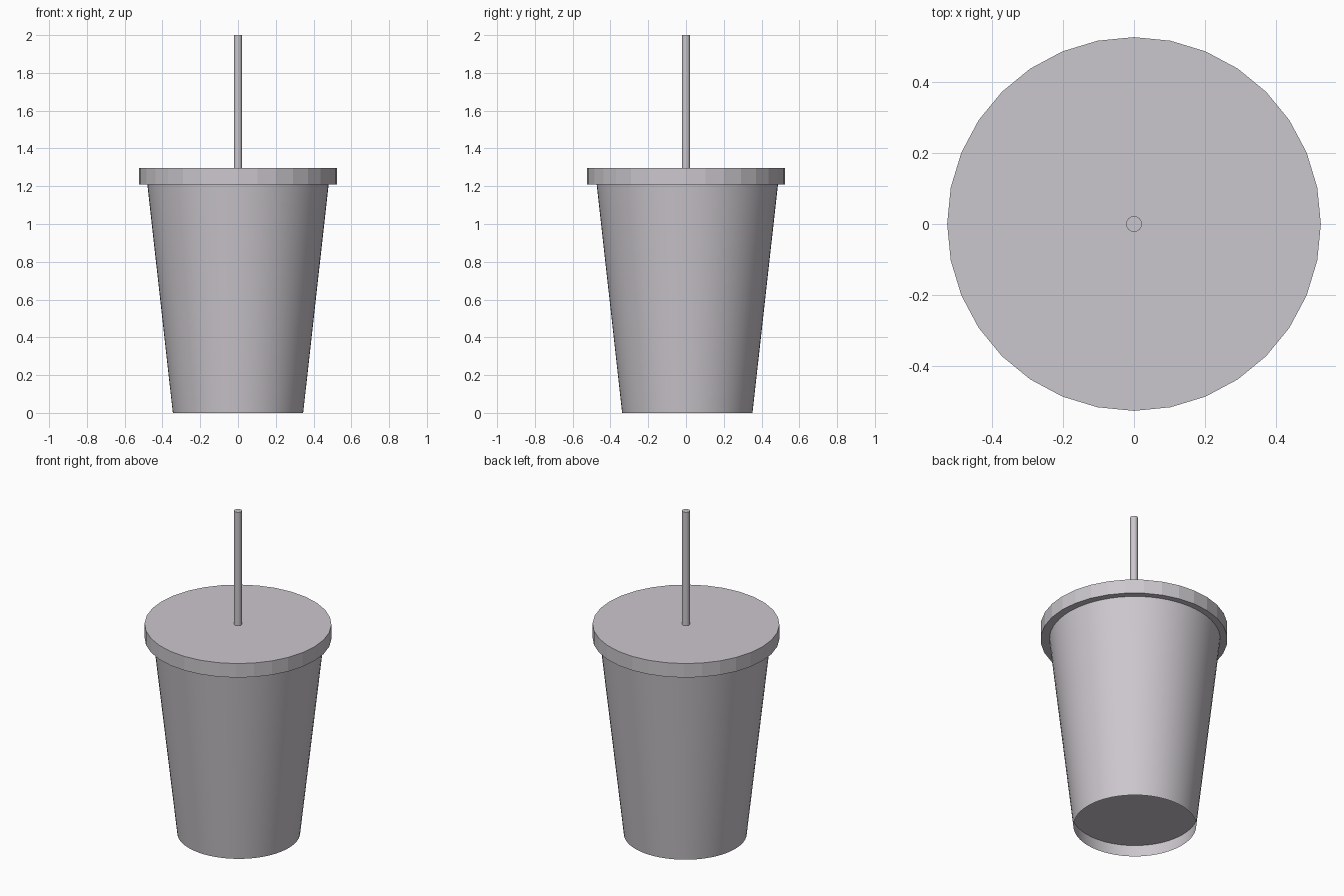
import bpy, bmesh, math

cube = bpy.data.objects.get("Cube")
if cube:
    bpy.data.objects.remove(cube, do_unlink=True)

COLOUR = (0.60, 0.57, 0.61, 1.0)
grey = bpy.data.materials.new("warm grey plastic")
grey.use_nodes = True
grey.diffuse_color = COLOUR
grey.node_tree.nodes["Principled BSDF"].inputs["Base Color"].default_value = COLOUR


def revolve(name, profile, sides, centre_y=0.0, cap_start=True, cap_end=True, smooth=True):
    """Sweep (radius, height) points round z, with optional flat end caps."""
    bm = bmesh.new()
    rings = []
    for radius, z in profile:
        angles = [math.tau * i / sides for i in range(sides)]
        rings.append([bm.verts.new((radius * math.cos(a), radius * math.sin(a), z)) for a in angles])
    for low, high in zip(rings, rings[1:]):
        for i in range(sides):
            j = (i + 1) % sides
            bm.faces.new((low[i], low[j], high[j], high[i])).smooth = smooth
    if cap_start:
        bm.faces.new(rings[0][::-1])
    if cap_end:
        bm.faces.new(rings[-1])
    mesh = bpy.data.meshes.new(name)
    bm.to_mesh(mesh)
    bm.free()
    mesh.materials.append(grey)
    obj = bpy.data.objects.new(name, mesh)
    obj.location.y = centre_y
    bpy.context.collection.objects.link(obj)
    return obj


# Tapered cup wall, open at the foot
BASE_R, TOP_R, LID_Z, FOOT = 0.345, 0.48, 1.21, 0.075
CUP_Y = 0.007
revolve("cup_wall", [(BASE_R, 0), (TOP_R, LID_Z)], 64, CUP_Y, False, False)

# Floor raised inside the foot
floor_r = BASE_R + (TOP_R - BASE_R) * FOOT / LID_Z
revolve("cup_floor", [(floor_r, FOOT)], 64, CUP_Y, cap_end=False)

# Faceted flat lid
revolve("lid", [(0.525, LID_Z), (0.525, 1.297)], 32, smooth=False)

# Straight straw through the lid
revolve("straw", [(0.022, 0.15), (0.022, 2.0)], 32)
